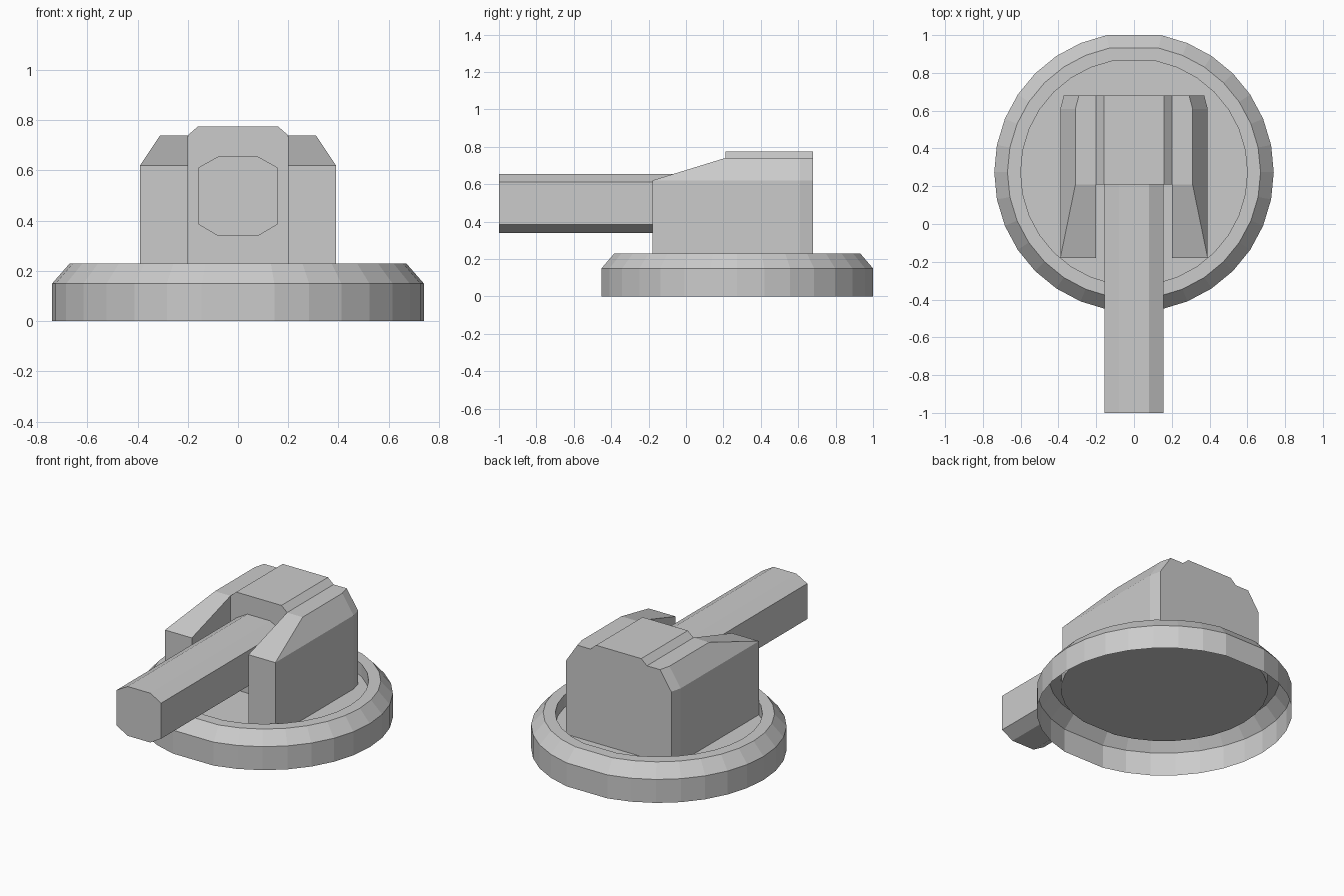
import bpy
import bmesh
from math import cos, sin, pi

cube = bpy.data.objects.get("Cube")
if cube:
    bpy.data.objects.remove(cube, do_unlink=True)

grey = bpy.data.materials.new("plain grey")
grey.use_nodes = True
GREY = (0.6, 0.6, 0.6, 1)
grey.diffuse_color = GREY
grey.node_tree.nodes["Principled BSDF"].inputs["Base Color"].default_value = GREY


def loft(name, rings, first=False, last=False, extra=()):
    """Bridge closed rings of points, with optional end caps and extra faces."""
    bm = bmesh.new()
    loops = [[bm.verts.new(p) for p in ring] for ring in rings]
    for a, b in zip(loops, loops[1:]):
        n = len(a)
        for i in range(n):
            j = (i + 1) % n
            bm.faces.new((a[i], a[j], b[j], b[i]))
    if first:
        bm.faces.new(loops[0])
    if last:
        bm.faces.new(loops[-1])
    for points in extra:
        bm.faces.new([bm.verts.new(p) for p in points])
    bmesh.ops.remove_doubles(bm, verts=bm.verts[:], dist=0.0005)
    bmesh.ops.recalc_face_normals(bm, faces=bm.faces[:])
    mesh = bpy.data.meshes.new(name)
    bm.to_mesh(mesh)
    bm.free()
    mesh.materials.append(grey)
    obj = bpy.data.objects.new(name, mesh)
    bpy.context.collection.objects.link(obj)
    return obj


def at_y(section, y):
    return [(x, y, z) for x, z in section]


def mirrored(half):
    return half + [(-x, z) for x, z in reversed(half)]


# Round base: open underneath, chamfered rim, sunken floor, flat front and back
CENTRE = 0.274
FLOOR = 0.15
steps = [i for i in range(32) if i not in (8, 24)]


def circle(r, z):
    return [(r * cos(i * pi / 16), CENTRE + r * sin(i * pi / 16), z) for i in steps]


base_profile = [(0.74, 0), (0.74, FLOOR), (0.67, 0.23), (0.6, 0.23), (0.6, FLOOR)]
loft("round_base", [circle(r, z) for r, z in base_profile], last=True)

# Rear housing: full width block with a raised middle, narrowing at the back
FRONT, MID, BACK = -0.18, 0.21, 0.68


def housing(trim):
    return mirrored([(0.39 - trim, FLOOR), (0.39 - trim, 0.62), (0.31 - trim, 0.74),
                     (0.2, 0.74), (0.16, 0.775)])


middle = mirrored([(0.2, FLOOR), (0.2, 0.74), (0.16, 0.775)])
loft("rear_housing",
     [at_y(housing(0), MID), at_y(housing(0), 0.61), at_y(housing(0.018), BACK)],
     last=True, extra=[at_y(middle, MID)])


# Side cheeks: sloping down to the front on both sides of the barrel
def cheek(shoulder, top):
    return [(0.2, FLOOR), (0.39, FLOOR), (0.39, 0.62), (shoulder, top), (0.2, top)]


cheeks = loft("side_cheeks", [at_y(cheek(0.39, 0.62), FRONT), at_y(cheek(0.31, 0.74), MID)],
              extra=[at_y([(0.2, FLOOR), (0.39, FLOOR), (0.39, 0.62), (0.2, 0.62)], FRONT)])
cheeks.modifiers.new("Mirror", "MIRROR")

# Barrel: eight-sided bar from the housing to the front
bar = mirrored([(0.08, 0.34), (0.157, 0.385), (0.157, 0.612), (0.08, 0.655)])
loft("barrel", [at_y(bar, -1), at_y(bar, MID)], first=True)
